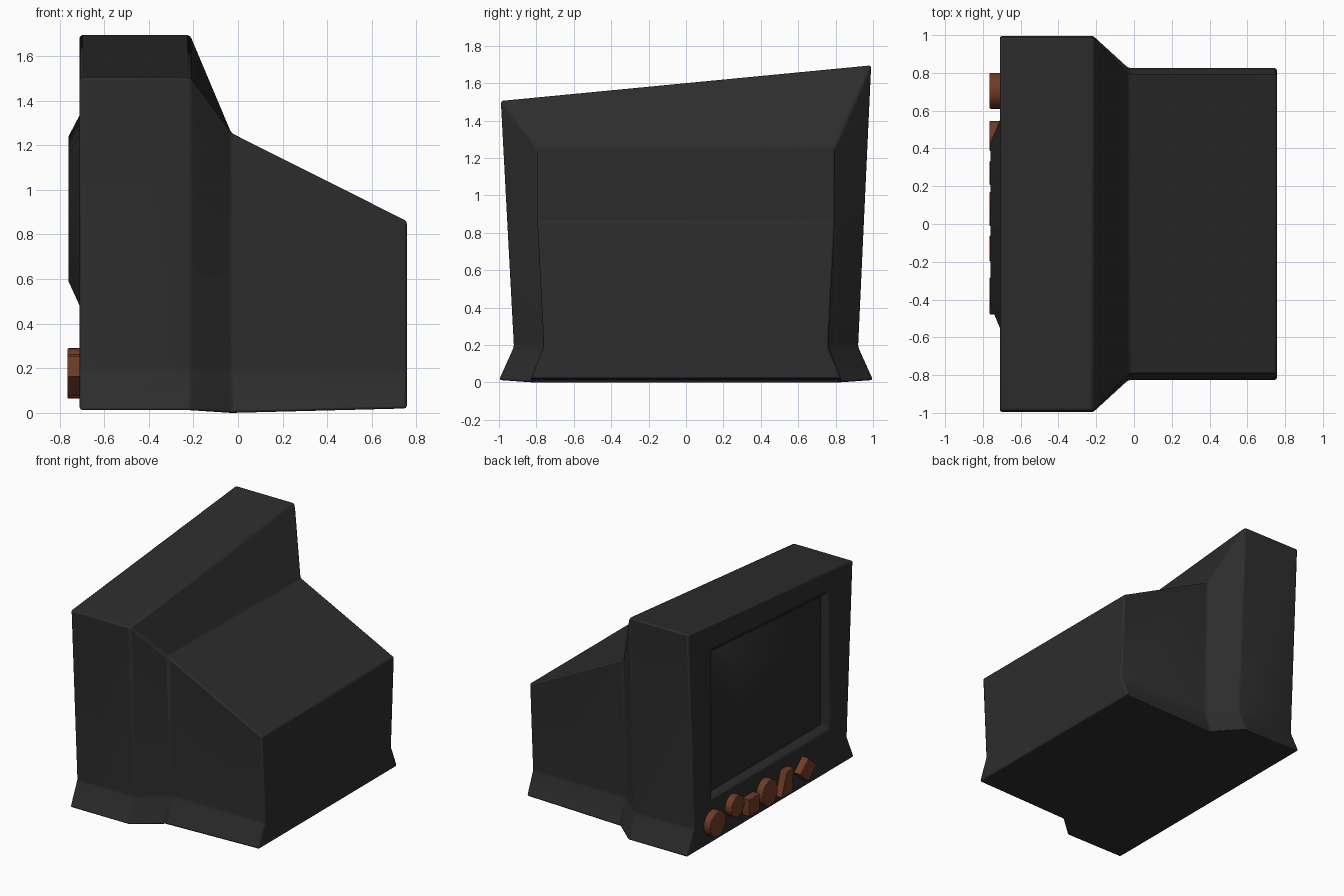
import bpy
import bmesh
import math

cube = bpy.data.objects.get("Cube")
if cube:
    bpy.data.objects.remove(cube, do_unlink=True)


def material(name, rgb):
    m = bpy.data.materials.new(name)
    m.use_nodes = True
    m.diffuse_color = (*rgb, 1)
    bsdf = m.node_tree.nodes["Principled BSDF"]
    bsdf.inputs["Base Color"].default_value = (*rgb, 1)
    bsdf.inputs["Roughness"].default_value = 0.6
    return m


CASING = material("charcoal casing", (0.026, 0.026, 0.026))
GLASS = material("dark screen", (0.024, 0.024, 0.024))
KNOB = material("brown knob", (0.16, 0.045, 0.02))


def ring(bm, x, outline):
    return [bm.verts.new((x, y, z)) for y, z in outline]


def skin(bm, a, b):
    n = len(a)
    for i in range(n):
        bm.faces.new((a[i], a[(i + 1) % n], b[(i + 1) % n], b[i]))


def finish(bm, name, mat, bevel=0, angle=35):
    bmesh.ops.recalc_face_normals(bm, faces=bm.faces)
    mesh = bpy.data.meshes.new(name)
    bm.to_mesh(mesh)
    bm.free()
    mesh.materials.append(mat)
    ob = bpy.data.objects.new(name, mesh)
    bpy.context.collection.objects.link(ob)
    bpy.ops.object.select_all(action='DESELECT')
    ob.select_set(True)
    bpy.context.view_layer.objects.active = ob
    if bevel:
        mod = ob.modifiers.new("Soft edges", 'BEVEL')
        mod.width = bevel
        mod.segments = 2
        mod.limit_method = 'ANGLE'
        mod.angle_limit = math.radians(12)
    bpy.ops.object.shade_smooth_by_angle(angle=math.radians(angle))
    return ob


def section(foot, waist, shoulder, base, top_right, top_left):
    """Casing outline with a flared foot, listed as (y, z)."""
    return [(-foot, base), (-waist, 0.19), (-shoulder, top_right),
            (shoulder, top_left), (waist, 0.19), (foot, base)]


def window(half, low, top_right, top_left):
    return [(-half, low), (-half, top_right), (half, top_left), (half, low)]


# Casing: lofted sections from the screen side to the narrow back
bm = bmesh.new()
wide = section(1.0, 0.92, 0.99, 0.012, 1.505, 1.695)
loops = [ring(bm, -0.71, wide),
         ring(bm, -0.215, wide),
         ring(bm, -0.03, section(0.83, 0.76, 0.795, 0.0, 1.255, 1.255)),
         ring(bm, 0.757, section(0.83, 0.76, 0.795, 0.02, 0.86, 0.86))]
for a, b in zip(loops, loops[1:]):
    skin(bm, a, b)
bm.faces.new(loops[-1])

# Screen recess let into the face of the casing
rim = ring(bm, -0.71, window(0.71, 0.33, 1.39, 1.48))
floor = ring(bm, -0.655, window(0.67, 0.37, 1.34, 1.43))
skin(bm, rim, floor)
bm.faces.new(floor)
border = []
for loop in (loops[0], rim):
    for i, v in enumerate(loop):
        border.append(bm.edges.get((v, loop[(i + 1) % len(loop)])))
bmesh.ops.triangle_fill(bm, edges=border, use_beauty=True)
finish(bm, "casing", CASING, bevel=0.012)

# Bulging screen
bm = bmesh.new()
edge = ring(bm, -0.66, window(0.67, 0.37, 1.34, 1.43))
crown = ring(bm, -0.76, window(0.43, 0.59, 1.16, 1.24))
skin(bm, edge, crown)
bm.faces.new(crown)
screen = finish(bm, "screen", GLASS)


# Row of knobs under the screen
def knob(name, outline):
    bm = bmesh.new()
    back = ring(bm, -0.70, outline)
    front = ring(bm, -0.764, outline)
    skin(bm, back, front)
    bm.faces.new(back)
    bm.faces.new(front)
    finish(bm, name, KNOB, bevel=0.004)


def polygon(y, z, ry, rz, sides, turn=0):
    steps = [turn + math.tau * i / sides for i in range(sides)]
    return [(y + ry * math.cos(t), z + rz * math.sin(t)) for t in steps]


knob("large_round_knob", polygon(0.705, 0.167, 0.095, 0.095, 32))
knob("small_round_knob", polygon(0.465, 0.21, 0.08, 0.08, 32))
knob("square_knob", polygon(0.27, 0.145, 0.092, 0.092, 4, math.pi / 4))
knob("oval_knob", polygon(0.08, 0.165, 0.09, 0.1, 32))
knob("slanted_knob", [(-0.06, 0.07), (-0.19, 0.07), (-0.2, 0.25), (-0.12, 0.25)])
knob("diamond_knob", polygon(-0.38, 0.165, 0.1, 0.09, 4))
